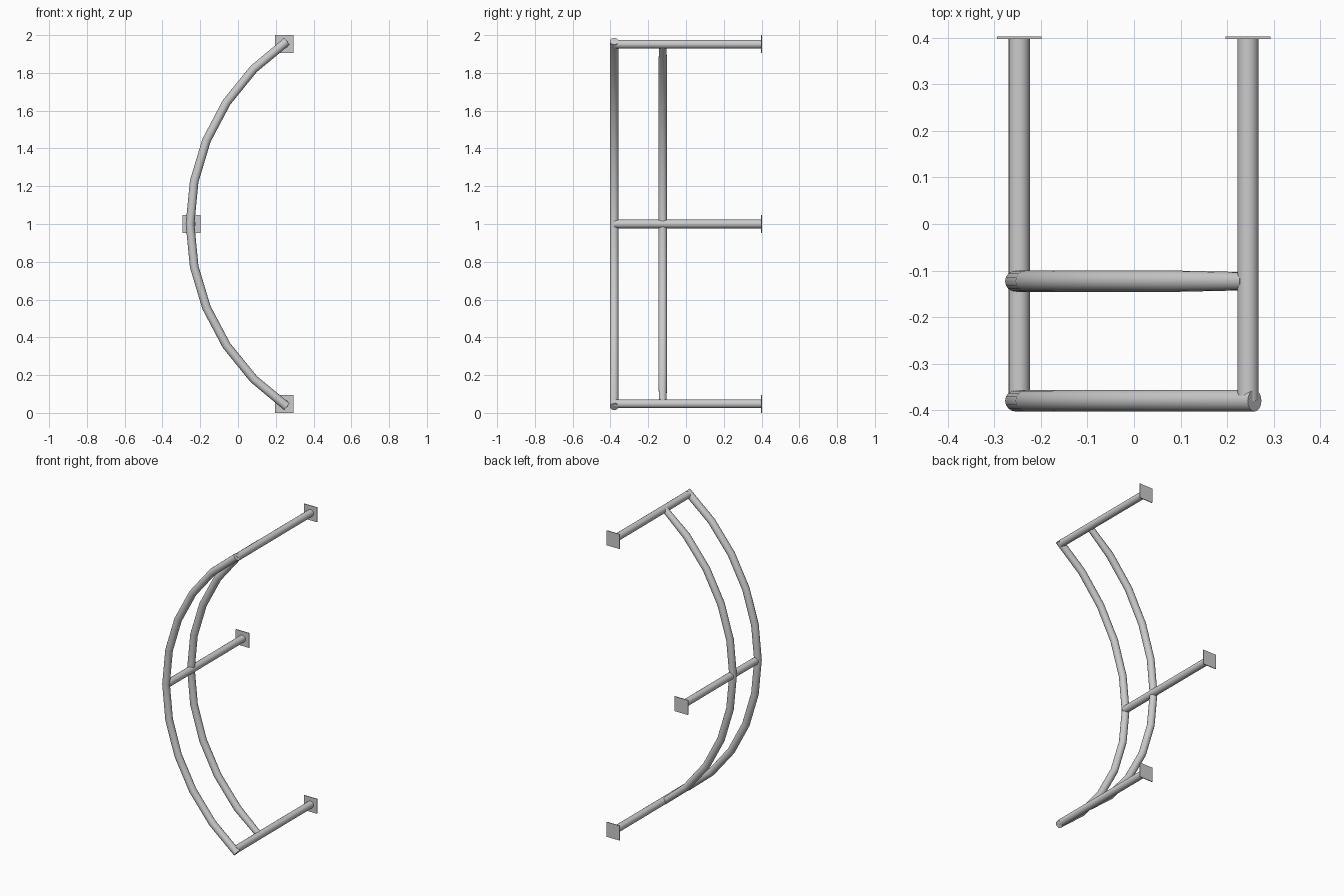
import bpy
from math import sin, cos, radians

if "Cube" in bpy.data.objects:
    bpy.data.objects.remove(bpy.data.objects["Cube"])

TUBE = 0.023
POST_X, TOP_Z, LOW_Z = 0.245, 1.952, 0.048


def finish(ob):
    bpy.ops.object.select_all(action='DESELECT')
    ob.select_set(True)
    bpy.context.view_layer.objects.active = ob
    if ob.type == 'CURVE':
        bpy.ops.object.convert(target='MESH')
    bpy.ops.object.shade_smooth_by_angle(angle=radians(30))


def tube(name, points, end_scale=1.0):
    cu = bpy.data.curves.new(name, 'CURVE')
    cu.dimensions = '3D'
    cu.bevel_depth = TUBE
    cu.bevel_resolution = 6
    cu.use_fill_caps = True
    sp = cu.splines.new('POLY')
    sp.points.add(len(points) - 1)
    for p, co in zip(sp.points, points):
        p.co = (*co, 1)
    sp.points[0].radius = sp.points[-1].radius = end_scale
    ob = bpy.data.objects.new(name, cu)
    bpy.context.collection.objects.link(ob)
    finish(ob)


def arc(y, half_angle, radius=1.168, apex=-0.254):
    # ten straight segments bowed towards -x; only the end points move
    angles = [11.15 * i for i in range(-4, 5)]
    angles = [-half_angle] + angles + [half_angle]
    return [(apex + radius * (1 - cos(radians(a))), y, 1 + radius * sin(radians(a)))
            for a in angles]


# Bowed grip rails
tube("front_curved_rail", arc(-0.38, 55.9))
tube("rear_curved_rail", arc(-0.123, 54.7), 0.85)

# Standoff posts and wall plates
for name, x, z in (("lower", POST_X, LOW_Z), ("middle", -0.247, 1.0), ("upper", POST_X, TOP_Z)):
    tube(name + "_post", [(x, -0.38, z), (x, 0.4, z)])
    bpy.ops.mesh.primitive_cube_add(size=1, location=(x, 0.4005, z))
    plate = bpy.context.object
    plate.name = name + "_wall_plate"
    plate.scale = (0.096, 0.005, 0.096)
    bpy.ops.object.transform_apply(location=False, rotation=False, scale=True)
